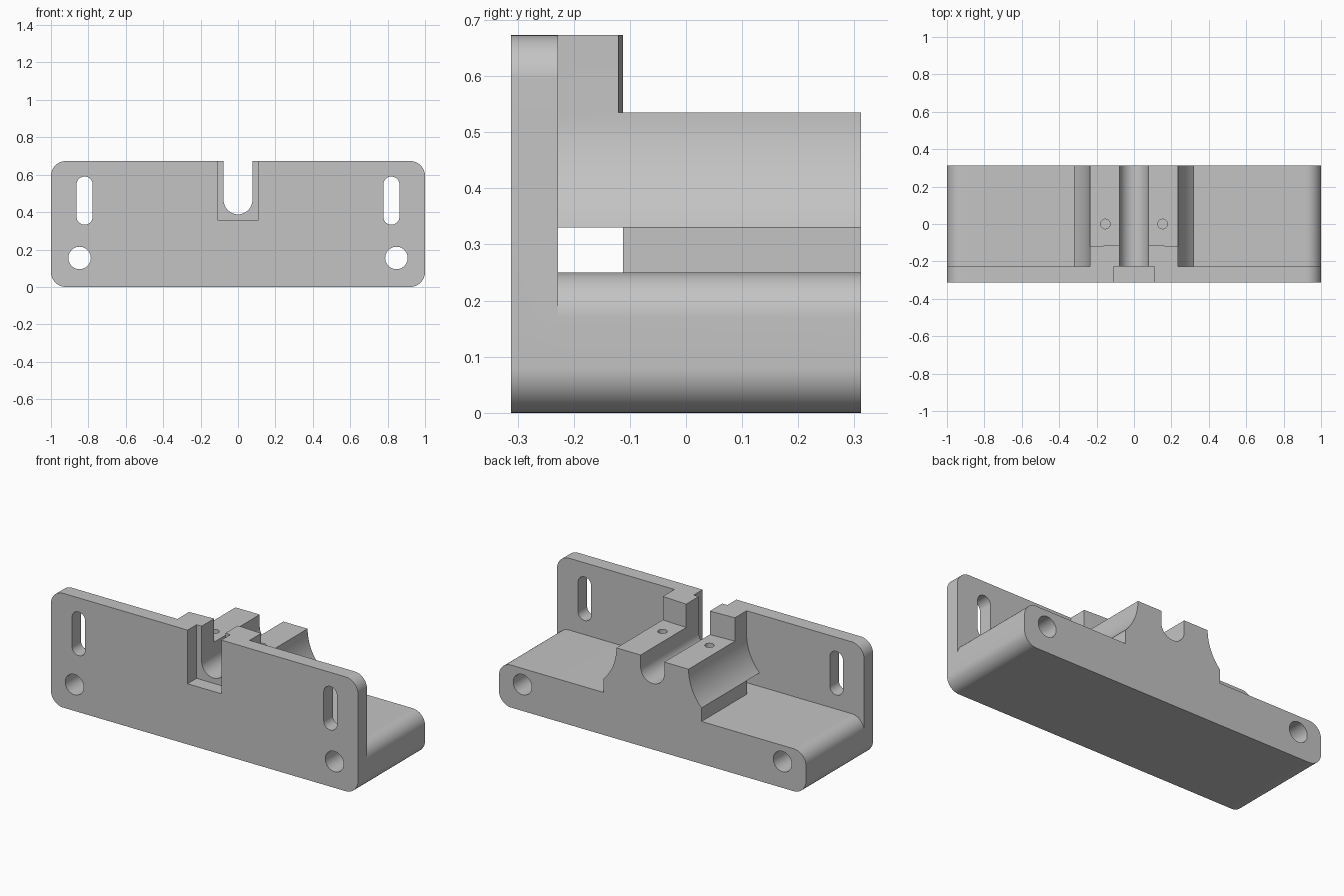
import bpy, bmesh
from math import sin, cos, pi, asin

if "Cube" in bpy.data.objects:
    bpy.data.objects.remove(bpy.data.objects["Cube"], do_unlink=True)

grey = bpy.data.materials.new("plain grey")
grey.use_nodes = True
colour = (0.55, 0.55, 0.55, 1)
grey.diffuse_color = colour
grey.node_tree.nodes["Principled BSDF"].inputs["Base Color"].default_value = colour

FRONT, STEP, RISER, BACK = -0.312, -0.228, -0.112, 0.312
TOP, SHELF, FLOOR, UNDER = 0.673, 0.535, 0.25, 0.33


def arc(cx, cz, r, a0, a1, n=16):
    return [(cx + r * cos(a0 + (a1 - a0) * i / n), cz + r * sin(a0 + (a1 - a0) * i / n))
            for i in range(n + 1)]


def rounded(x0, x1, z0, z1, r):
    corners = [(x1 - r, z1 - r), (x0 + r, z1 - r), (x0 + r, z0 + r), (x1 - r, z0 + r)]
    return [p for i, (cx, cz) in enumerate(corners)
            for p in arc(cx, cz, r, i * pi / 2, (i + 1) * pi / 2)]


def box(x0, x1, z0, z1):
    return [(x0, z0), (x1, z0), (x1, z1), (x0, z1)]


def prism(name, outline, a, b, plan=False):
    """Extrude an x-z outline along y, or an x-y outline along z."""
    place = (lambda p, d: (p[0], p[1], d)) if plan else (lambda p, d: (p[0], d, p[1]))
    bm = bmesh.new()
    ends = [[bm.verts.new(place(p, d)) for p in outline] for d in (a, b)]
    n = len(outline)
    for ring in ends:
        bm.faces.new(ring)
    for i in range(n):
        j = (i + 1) % n
        bm.faces.new((ends[0][i], ends[0][j], ends[1][j], ends[1][i]))
    bmesh.ops.remove_doubles(bm, verts=bm.verts, dist=1e-5)
    bmesh.ops.recalc_face_normals(bm, faces=bm.faces)
    mesh = bpy.data.meshes.new(name)
    bm.to_mesh(mesh)
    bm.free()
    mesh.materials.append(grey)
    ob = bpy.data.objects.new(name, mesh)
    bpy.context.collection.objects.link(ob)
    return ob


def combine(body, other, operation):
    mod = body.modifiers.new(other.name, "BOOLEAN")
    mod.operation, mod.solver, mod.object = operation, "EXACT", other
    bpy.context.view_layer.update()
    evaluated = body.evaluated_get(bpy.context.evaluated_depsgraph_get())
    mesh = bpy.data.meshes.new_from_object(evaluated)
    body.modifiers.clear()
    body.data = mesh
    bpy.data.objects.remove(other, do_unlink=True)


# Front plate and thick base with matching rounded corners
body = prism("mounting_bracket", rounded(-1, 1, 0, TOP, 0.08), FRONT, STEP)
parts = [prism("base", rounded(-1, 1, 0, FLOOR, 0.08), FRONT, BACK)]

# Saddle with hollow flanks, overhanging a gap behind the plate
radius = 0.29
flank = arc(0.235 + radius, SHELF, radius, pi, pi + asin((SHELF - UNDER) / radius))
saddle = flank + [(-x, z) for x, z in reversed(flank)]
parts.append(prism("saddle", saddle, STEP - 0.04, BACK))
foot = flank[-1][0]
parts.append(prism("pedestal", box(-foot, foot, FLOOR - 0.05, UNDER + 0.0), RISER, BACK))

# Raised stop between plate and saddle top
stop = [(-0.235, STEP - 0.04), (0.235, STEP - 0.04), (0.235, RISER - 0.008),
        (0.08, RISER), (-0.08, RISER), (-0.235, RISER - 0.008)]
parts.append(prism("stop", stop, SHELF - 0.1, TOP, plan=True))
for part in parts:
    combine(body, part, "UNION")

# Front recess and round-bottomed channel
cuts = [prism("recess", box(-0.11, 0.11, 0.357, 1), -1, STEP),
        prism("channel", arc(0, 0.465, 0.077, pi, 2 * pi, 24) + [(0.077, 1), (-0.077, 1)], -1, 1)]

# Mounting slots, long bolt holes and small screw holes on both sides
for s in (-1, 1):
    cuts.append(prism("slot", rounded(s * 0.82 - 0.043, s * 0.82 + 0.043, 0.333, 0.59, 0.0429),
                      -1, STEP + 0.05))
    cuts.append(prism("bolt_hole", arc(s * 0.847, 0.155, 0.06, 0, 2 * pi, 40), -1, 1))
    cuts.append(prism("screw_hole", arc(s * 0.153, 0, 0.026, 0, 2 * pi, 24), 0.38, 1, plan=True))
for cut in cuts:
    combine(body, cut, "DIFFERENCE")

# Smooth curves, crisp edges
bpy.ops.object.select_all(action="DESELECT")
body.select_set(True)
bpy.context.view_layer.objects.active = body
bpy.ops.object.shade_smooth_by_angle(angle=0.5)
